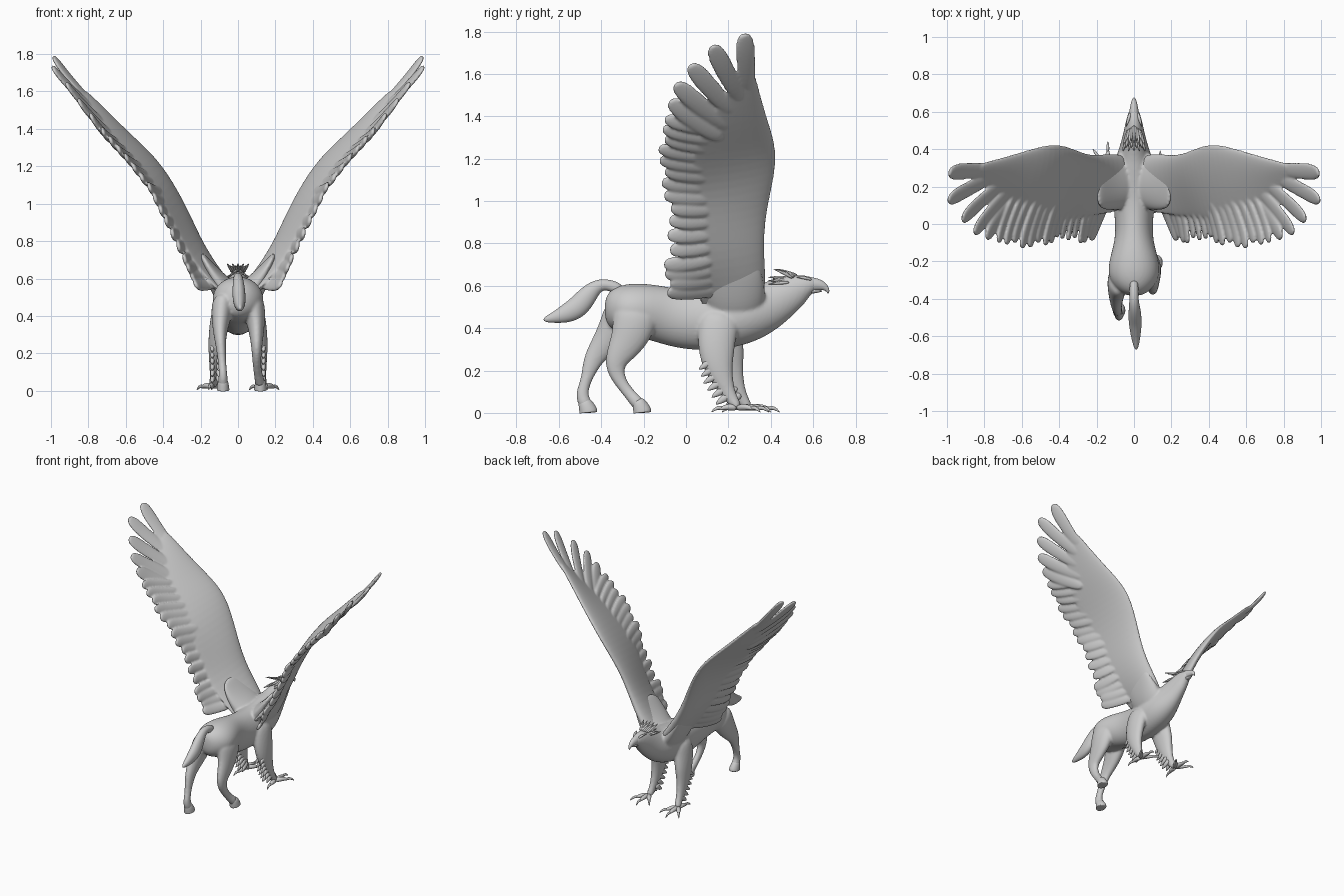
import bpy, bmesh, math
from mathutils import Vector

old = bpy.data.objects.get("Cube")
if old:
    bpy.data.objects.remove(old)

grey = bpy.data.materials.new("plain_grey")
grey.use_nodes = True
COLOUR = (0.6, 0.6, 0.6, 1)
grey.diffuse_color = COLOUR
grey.node_tree.nodes["Principled BSDF"].inputs["Base Color"].default_value = COLOUR


def skin(bm, loops, s=1):
    """Bridge a list of equal point loops into a closed surface, mirrored when s is -1."""
    rows = [[bm.verts.new((p.x * s, p.y, p.z)) for p in loop] for loop in loops]
    n = len(rows[0])
    for a, b in zip(rows, rows[1:]):
        for i in range(n):
            j = (i + 1) % n
            bm.faces.new((a[i], a[j], b[j], b[i]))
    bm.faces.new(rows[0])
    bm.faces.new(rows[-1])


def loft(bm, rings, side=(1, 0, 0), s=1, n=10):
    """Elliptical tube through (x, y, z, radius along side, other radius)."""
    pts = [Vector(r[:3]) for r in rings]
    loops = []
    for i, r in enumerate(rings):
        t = (pts[min(i + 1, len(pts) - 1)] - pts[max(i - 1, 0)]).normalized()
        sv = Vector(side)
        sv = (sv - t * sv.dot(t)).normalized()
        up = t.cross(sv)
        angles = [2 * math.pi * k / n for k in range(n)]
        loops.append([pts[i] + 1.06 * (sv * r[3] * math.cos(a) + up * r[4] * math.sin(a))
                      for a in angles])
    skin(bm, loops, s)


def finish(bm, name, levels=2, fuse=0, blend=5):
    bmesh.ops.recalc_face_normals(bm, faces=bm.faces)
    for f in bm.faces:
        f.smooth = True
    me = bpy.data.meshes.new(name)
    bm.to_mesh(me)
    bm.free()
    me.materials.append(grey)
    ob = bpy.data.objects.new(name, me)
    bpy.context.collection.objects.link(ob)
    sub = ob.modifiers.new("round", 'SUBSURF')
    sub.levels = sub.render_levels = levels
    if fuse:
        rm = ob.modifiers.new("fuse", 'REMESH')
        rm.mode = 'VOXEL'
        rm.voxel_size = fuse
        rm.use_smooth_shade = True
        sm = ob.modifiers.new("blend", 'SMOOTH')
        sm.factor = 0.5
        sm.iterations = blend


def spike(bm, a, b, w, h, side=(1, 0, 0), s=1, drop=0.0):
    """Tapered tuft, toe or claw between two points."""
    a, b = Vector(a), Vector(b)
    rings = []
    for u, k in ((0, 0.8), (0.35, 1), (0.7, 0.75), (1, 0.12)):
        p = a.lerp(b, u) + Vector((0, 0, drop * math.sin(u * math.pi)))
        rings.append((*p, w * k, h * k))
    loft(bm, rings, side, s, 8)


# Torso, neck and head with the legs and shoulders fused in
bm = bmesh.new()
loft(bm, [(0, -.385, .49, .03, .04), (0, -.36, .49, .085, .09), (0, -.29, .49, .135, .118),
          (0, -.2, .485, .132, .124), (0, -.1, .46, .1, .13), (0, .0, .44, .096, .138),
          (0, .13, .435, .11, .138), (0, .25, .455, .115, .135), (0, .33, .48, .102, .125),
          (0, .40, .51, .077, .108), (0, .46, .547, .06, .093), (0, .52, .58, .048, .077),
          (0, .57, .603, .037, .05), (0, .605, .608, .026, .031), (0, .62, .608, .015, .02)], n=14)

# Hind legs: the left one steps forward, the right one trails
hind_left = [(.075, -.23, .50, .06, .11), (.088, -.245, .42, .06, .105), (.098, -.272, .34, .044, .085),
             (.1, -.322, .265, .033, .06), (.1, -.337, .215, .027, .047), (.1, -.317, .155, .023, .031),
             (.105, -.272, .095, .021, .026), (.115, -.24, .06, .026, .031), (.12, -.215, .03, .028, .032)]
hind_right = [(.075, -.28, .50, .06, .10), (.088, -.315, .42, .057, .092), (.095, -.37, .34, .042, .07),
              (.095, -.425, .275, .031, .051), (.09, -.45, .225, .026, .041), (.085, -.473, .15, .021, .024),
              (.08, -.492, .095, .022, .03), (.08, -.483, .055, .026, .032), (.08, -.467, .03, .028, .034)]
for s, leg in ((1, hind_left), (-1, hind_right)):
    loft(bm, leg, s=s)

# Feathered forelegs and wing shoulders
fore = ((1, 0.0), (-1, 0.05))
for s, dy in fore:
    loft(bm, [(.075, .17, .48, .05, .10), (.1, .145 + dy / 2, .38, .05, .093),
              (.115, .143 + dy, .28, .044, .085), (.122, .155 + dy, .2, .036, .066),
              (.125, .19 + dy, .11, .026, .038), (.13, .225 + dy, .05, .021, .027),
              (.135, .25 + dy, .02, .025, .02)], s=s)
    loft(bm, [(.0, .23, .46, .13, .08), (.06, .23, .52, .15, .075), (.12, .22, .6, .15, .05),
              (.17, .215, .68, .14, .03), (.2, .21, .74, .11, .012)], (0, 1, 0), s)
finish(bm, "body", 2, fuse=0.008)

# Hooves
for s, x, y, name in ((1, .12, -.235, "left_hoof"), (-1, .08, -.49, "right_hoof")):
    bm = bmesh.new()
    loft(bm, [(x, y + .005, .065, .02, .024), (x, y + .014, .045, .029, .034), (x, y + .028, .012, .034, .043),
              (x, y + .03, .003, .034, .043), (x, y + .03, 0, .031, .039)], s=s)
    finish(bm, name)

# Foreleg tufts, toes and claws
for s, dy in fore:
    word = "left" if s == 1 else "right"
    bm = bmesh.new()
    for k in range(6):
        z = .235 - k * .033
        y = .10 + dy + k * .015
        for dx in (-.012, .012):
            spike(bm, (.12 + dx, y + .035, z + .02), (.12 + dx * 1.6, y - .05 + abs(k - 2) * .005, z - .03),
                  .015, .02, s=s)
    finish(bm, word + "_foreleg_tufts", 1)
    bm = bmesh.new()
    for angle, length in ((-36, .105), (0, .12), (36, .105), (172, .09)):
        d = Vector((math.sin(math.radians(angle)), math.cos(math.radians(angle)), 0))
        c = Vector((.14, .24 + dy, .022))
        tip = c + d * length
        across = d.cross(Vector((0, 0, 1)))
        spike(bm, c, tip - Vector((0, 0, .007)), .018, .017, across, s, .01)
        spike(bm, tip - d * .025, tip + d * .033 - Vector((0, 0, .02)), .009, .01, across, s, .012)
    finish(bm, word + "_front_foot")

# Hooked beak
bm = bmesh.new()
loft(bm, [(0, .575, .608, .03, .037), (0, .61, .606, .024, .031), (0, .64, .602, .018, .024),
          (0, .662, .59, .012, .014), (0, .672, .572, .006, .007), (0, .67, .563, .002, .002)])
finish(bm, "beak")
bm = bmesh.new()
spike(bm, (0, .56, .575), (0, .645, .575), .022, .013)
finish(bm, "lower_beak")

# Brow ridges and swept crest
bm = bmesh.new()
for s in (1, -1):
    spike(bm, (.02, .595, .628), (.042, .52, .64), .009, .008, s=s, drop=.004)
finish(bm, "brow_ridges")
bm = bmesh.new()
for k in range(-4, 5):
    x = k * .013
    spike(bm, (x * .6, .53 - abs(k) * .006, .647 - abs(k) * .003),
          (x * 1.15, .41 + (k % 2) * .025, .68 - (k % 2) * .01), .008, .008, drop=.004)
    spike(bm, (x * .7, .49, .64 - abs(k) * .006), (x * 1.15, .385 + (k % 2) * .02, .64 - abs(k) * .008),
          .011, .008)
finish(bm, "crest", 1)

# Tail
bm = bmesh.new()
loft(bm, [(0, -.30, .575, .025, .03), (0, -.36, .606, .022, .026), (0, -.415, .605, .025, .03),
          (.003, -.46, .56, .032, .046), (.006, -.51, .497, .036, .054), (.008, -.565, .468, .031, .046),
          (.01, -.62, .45, .022, .027), (.012, -.675, .438, .008, .01)])
finish(bm, "tail")

# Wing stations: leading edge, inner trailing edge
lead = [(.02, .36, .50), (.10, .385, .61), (.20, .37, .78), (.27, .382, .95), (.36, .425, 1.12),
        (.45, .435, 1.25), (.58, .395, 1.37), (.74, .345, 1.53), (.83, .325, 1.62)]
trail = [(.03, .08, .46), (.13, .05, .56), (.25, .04, .70), (.34, .03, .88), (.42, .02, 1.04),
         (.54, .02, 1.18), (.66, .06, 1.31), (.77, .17, 1.47), (.85, .25, 1.60)]
tips = [(.23, -.09, .57), (.285, -.105, .70), (.385, -.08, .91), (.475, -.115, 1.09),
        (.60, -.13, 1.25), (.725, -.10, 1.39)]
lead, trail, tips = ([Vector(p) for p in row] for row in (lead, trail, tips))


def along(row, u):
    i = min(int(u), len(row) - 2)
    return row[i].lerp(row[i + 1], u - i)


def feather(bm, a, b, w, s, normal):
    d = (b - a).normalized()
    side = normal.cross(d).normalized() + normal * .3
    rings = []
    for u, k in ((0, .6), (.3, .9), (.65, 1), (.85, .97), (.96, .7), (1, .3)):
        p = a.lerp(b, u) + normal * .012 * math.sin(u * math.pi)
        rings.append((*p, w * k, .014 * (.4 + .6 * k)))
    loft(bm, rings, side, s, 8)


for s, word in ((1, "left"), (-1, "right")):
    # Arm and covert surface
    bm = bmesh.new()
    loops = []
    for i, (l, t) in enumerate(zip(lead, trail)):
        span = lead[min(i + 1, 8)] - lead[max(i - 1, 0)]
        n = (l - t).cross(span).normalized()
        thick = (.06, .05, .04, .036, .034, .032, .027, .021, .01)[i]
        loop = []
        for k in range(14):
            a = 2 * math.pi * k / 14
            u = .5 + .5 * math.cos(a)
            loop.append(t.lerp(l, u) + n * thick * math.sin(a) * (.35 + .8 * u))
        loops.append(loop)
    skin(bm, loops, s)

    # Secondary feathers along the trailing edge
    count = 16
    for k in range(count):
        u = 5 * k / (count - 1)
        a = along(trail, 1 + u).lerp(along(lead, 1 + u), .3)
        b = along(tips, u) + Vector((0, .02 * (k % 3 == 1), 0))
        span = along(trail, min(u + 2, 8)) - along(trail, u + .5)
        n = Vector((0, 1, 0)).cross(span).normalized()
        feather(bm, a, b, .04, s, n)

    # Long fingered primaries at the tip
    n = Vector((.72, 0, -.69))
    for a, b in (((.62, .17, 1.29), (.79, -.075, 1.475)), ((.64, .21, 1.34), (.855, -.05, 1.555)),
                 ((.68, .24, 1.40), (.92, .02, 1.645)), ((.72, .27, 1.46), (.995, .125, 1.735)),
                 ((.74, .295, 1.50), (.99, .275, 1.79))):
        feather(bm, Vector(a), Vector(b), .05, s, n)
    finish(bm, word + "_wing", 2, fuse=0.007, blend=2)
